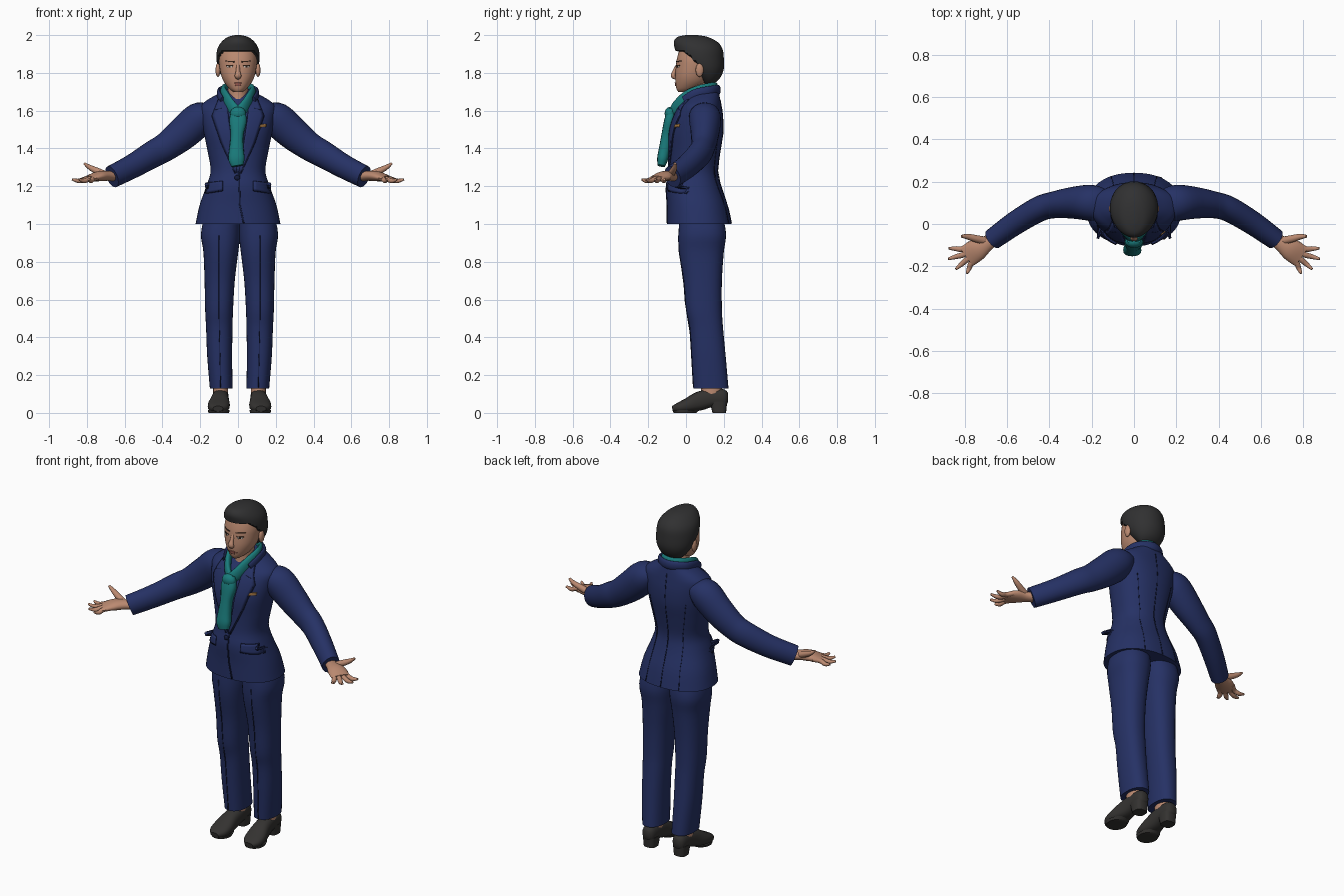
import bpy, bmesh, math
from mathutils import Vector
from mathutils.bvhtree import BVHTree

if "Cube" in bpy.data.objects:
    bpy.data.objects.remove(bpy.data.objects["Cube"])


def material(name, *rgb):
    m = bpy.data.materials.new(name)
    m.use_nodes = True
    m.diffuse_color = (*rgb, 1)
    m.node_tree.nodes["Principled BSDF"].inputs["Base Color"].default_value = (*rgb, 1)
    return m


NAVY = material("navy cloth", .019, .031, .13)
SEAM = material("dark navy seam", .007, .011, .045)
TEAL = material("teal silk", .01, .2, .2)
SKIN = material("skin", .5, .255, .165)
LIP = material("lips", .33, .11, .085)
HAIR = material("charcoal hair", .03, .03, .031)
SHOE = material("black leather", .034, .032, .03)
WHITE = material("eye white", .6, .56, .52)
BROWN = material("dark brown", .03, .016, .01)
GOLD = material("gold pin", .35, .17, .05)


def finish(name, bm, mat, angle=.8):
    mesh = bpy.data.meshes.new(name)
    bm.to_mesh(mesh)
    bm.free()
    mesh.materials.append(mat)
    ob = bpy.data.objects.new(name, mesh)
    bpy.context.collection.objects.link(ob)
    bpy.ops.object.select_all(action='DESELECT')
    ob.select_set(True)
    bpy.context.view_layer.objects.active = ob
    bpy.ops.object.shade_smooth_by_angle(angle=angle)
    return ob


def smooth(keys, k=4, closed=False):
    """Catmull-Rom interpolation of equal-length tuples."""
    n, out = len(keys), []
    pick = lambda i: keys[i % n] if closed else keys[min(max(i, 0), n - 1)]
    for i in range(n if closed else n - 1):
        p, q, r, s = (pick(i + j) for j in (-1, 0, 1, 2))
        for t in (j / k for j in range(k)):
            out.append([.5 * (2*b + (c - a)*t + (2*a - 5*b + 4*c - d)*t*t + (3*b - a - 3*c + d)*t**3)
                        for a, b, c, d in zip(p, q, r, s)])
    return out if closed else out + [list(keys[-1])]


def loft(name, rings, mat, n=32, power=2, closed=False, shape=None):
    """Skin a list of (centre, half axis, half axis) cross-sections."""
    bm, loops = bmesh.new(), []
    for c, a, b in rings:
        loop = []
        for i in range(n):
            u = 2 * math.pi * i / n
            co, si = math.cos(u), math.sin(u)
            p = c + a * math.copysign(abs(co) ** (2 / power), co) + b * math.copysign(abs(si) ** (2 / power), si)
            loop.append(bm.verts.new(shape(p, c) if shape else p))
        loops.append(loop)
    for lo, hi in zip(loops, loops[1:] + loops[:1] if closed else loops[1:]):
        for i in range(n):
            bm.faces.new((lo[i], lo[i - 1], hi[i - 1], hi[i]))
    if not closed:
        bm.faces.new(loops[0])
        bm.faces.new(loops[-1])
    bmesh.ops.recalc_face_normals(bm, faces=bm.faces)
    return finish(name, bm, mat)


def stack(name, keys, mat, **kw):
    """Horizontal sections: z, centre x, front y, back y, half width."""
    rings = [(Vector((x, (f + b) / 2, z)), Vector((w, 0, 0)), Vector((0, (b - f) / 2, 0)))
             for z, x, f, b, w in smooth(keys)]
    return loft(name, rings, mat, **kw)


def sweep(name, keys, mat, ref=(0, 0, 1), closed=False, n=16, **kw):
    """Sections across a path: x, y, z, radius along ref, other radius."""
    keys = smooth(keys, 4, closed)
    pts, rings, m = [Vector(k[:3]) for k in keys], [], len(keys)
    for i, k in enumerate(keys):
        t = (pts[(i + 1) % m] - pts[i - 1]) if closed else pts[min(i + 1, m - 1)] - pts[max(i - 1, 0)]
        t.normalize()
        a = Vector(ref)
        a = (a - t * a.dot(t)).normalized()
        rings.append((pts[i], a * k[3], t.cross(a) * k[4]))
    return loft(name, rings, mat, closed=closed, n=n, **kw)


def ellipsoid(name, centre, size, mat):
    bm = bmesh.new()
    bmesh.ops.create_uvsphere(bm, u_segments=20, v_segments=12, radius=1)
    for v in bm.verts:
        v.co = Vector(centre) + Vector(a * b for a, b in zip(v.co, size))
    return finish(name, bm, mat)


def patch(name, target, left, right, mat, lift=.005, view=1, steps=6):
    """Thin plate between two x,z outlines, laid on the front (view 1) or back (-1) of target."""
    mesh = target.data
    tree = BVHTree.FromPolygons([v.co for v in mesh.vertices], [p.vertices for p in mesh.polygons])
    bm, rows = bmesh.new(), []
    sample = lambda line: [Vector(line[i]).lerp(Vector(line[i + 1]), j / 5)
                           for i in range(len(line) - 1) for j in range(5)] + [Vector(line[-1])]
    for l, r in zip(sample(left), sample(right)):
        row = []
        for j in range(steps + 1):
            x, z = l.lerp(r, j / steps)
            hit = tree.ray_cast(Vector((x, -2 * view, z)), Vector((0, view, 0)))[0]
            hit = hit or tree.find_nearest(Vector((x, -.1 * view, z)))[0]
            row.append(bm.verts.new((x, hit.y - lift * view, z)))
        rows.append(row)
    for a, b in zip(rows, rows[1:]):
        for j in range(steps):
            f = bm.faces.new((a[j], a[j + 1], b[j + 1], b[j]))
            f.normal_update()
            if f.normal.y * view > 0:
                f.normal_flip()
    ob = finish(name, bm, mat)
    solid = ob.modifiers.new("thickness", 'SOLIDIFY')
    solid.thickness = lift + .002
    return ob


def stripe(name, target, line, width, mat, **kw):
    patch(name, target, [(x - width, z) for x, z in line], [(x + width, z) for x, z in line], mat, steps=2, **kw)


# Jacket body
jacket = stack("jacket", [
    (1, 0, -.1, .242, .225), (1.1, 0, -.1, .22, .203), (1.2, 0, -.105, .185, .168),
    (1.28, 0, -.09, .168, .145), (1.38, 0, -.085, .18, .16), (1.48, 0, -.085, .196, .18),
    (1.56, 0, -.065, .196, .195), (1.62, 0, -.035, .188, .2), (1.655, 0, -.005, .182, .165),
    (1.69, 0, .02, .175, .105), (1.715, 0, .05, .17, .07)], NAVY, n=48, power=2.25)
stripe("front_opening", jacket, [(.005, 1.28), (.01, 1.1), (.03, 1.005)], .004, SEAM, lift=.003)
stripe("back_seam", jacket, [(0, 1.66), (0, 1.35), (0, 1.005)], .002, SEAM, lift=.002, view=-1)
ellipsoid("jacket_button", (-.005, -.105, 1.245), (.014, .009, .014), SEAM)
patch("gold_pin", jacket, [(.1, 1.525), (.1, 1.51)], [(.15, 1.53), (.15, 1.515)], GOLD, lift=.006)

for s, side in ((1, "left"), (-1, "right")):
    flip = lambda pts: [(p[0] * s, *p[1:]) for p in pts]
    # Lapels, pockets and seams
    inner = [(.06, 1.67), (.05, 1.56), (.03, 1.42), (.004, 1.275)]
    outer = [(.1, 1.665), (.135, 1.575), (.085, 1.43), (.012, 1.27)]
    patch(side + "_lapel_edge", jacket, flip(inner), flip([(x + .005, z - .004) for x, z in outer]), SEAM, lift=.004)
    patch(side + "_lapel", jacket, flip(inner), flip(outer), NAVY, lift=.009)
    stripe(side + "_lapel_notch", jacket, flip([(.085, 1.615), (.118, 1.605)]), .003, SEAM, lift=.0095)
    flap = [(.085, 1.225), (.085, 1.18)], [(.165, 1.215), (.175, 1.165)]
    patch(side + "_pocket_edge", jacket, flip([(.082, 1.228), (.082, 1.174)]),
          flip([(.166, 1.22), (.178, 1.16)]), SEAM, lift=.004)
    patch(side + "_pocket_flap", jacket, flip(flap[0]), flip(flap[1]), NAVY, lift=.009)
    stripe(side + "_back_dart", jacket, flip([(.12, 1.5), (.085, 1.3), (.11, 1.005)]), .0015, SEAM, lift=.002, view=-1)

    # Sleeve
    sweep(side + "_sleeve", flip([
        (.14, .09, 1.59, .05, .07), (.2, .1, 1.56, .088, .085), (.29, .1, 1.48, .087, .075),
        (.38, .09, 1.41, .076, .063), (.45, .07, 1.37, .072, .06), (.56, .005, 1.305, .064, .056),
        (.668, -.072, 1.25, .06, .05)]), NAVY, n=24)
    # Hand, palm up
    sweep(side + "_palm", flip([
        (.64, -.05, 1.25, .024, .032), (.69, -.088, 1.255, .026, .036),
        (.74, -.12, 1.252, .026, .052), (.79, -.155, 1.24, .014, .052)]), SKIN, n=20)
    fingers = {"index": (.81, -.118, .875, -.115), "middle": (.802, -.143, .878, -.165),
               "ring": (.787, -.166, .842, -.213), "little": (.767, -.182, .79, -.234)}
    for label, (x, y, tx, ty) in fingers.items():
        bx, by = x - .035, y + .025
        sweep(f"{side}_{label}_finger", flip([
            (bx, by, 1.247, .013, .014), (x, y, 1.238, .013, .014),
            ((x + tx) / 2, (y + ty) / 2, 1.228, .012, .012), (tx, ty, 1.236, .006, .006)]), SKIN, n=10)
    sweep(side + "_thumb", flip([
        (.7, -.08, 1.26, .018, .02), (.745, -.07, 1.28, .018, .018),
        (.785, -.06, 1.3, .013, .014), (.815, -.058, 1.322, .006, .007)]), SKIN, n=10)

    # Trouser leg, with a pressed crease
    dx = .008
    leg = stack(side + "_trouser_leg", [(z, s * x + dx, f, b, w) for z, x, f, b, w in (
        (1.06, .09, -.03, .19, .09), (.95, .1, -.04, .212, .104), (.85, .099, -.036, .2, .092),
        (.7, .105, -.012, .19, .08), (.55, .108, 0, .19, .074), (.45, .107, .02, .196, .07),
        (.3, .105, .03, .21, .066), (.13, .097, .04, .225, .06))], NAVY, power=2.3)
    stripe(side + "_trouser_crease", leg, [(s * .108 + dx, .94), (s * .108 + dx, .5), (s * .1 + dx, .135)],
           .002, SEAM, lift=.003)

    # Foot and shoe
    fx = s * .1 + dx
    stack(side + "_ankle", [(.07, fx, .08, .19, .04), (.16, fx, .08, .19, .04)], SKIN, n=16)
    sweep(side + "_shoe", [
        (fx, .222, .08, .025, .02), (fx, .2, .08, .045, .038), (fx, .13, .078, .048, .043),
        (fx + s * .004, .07, .062, .05, .048), (fx + s * .009, .01, .041, .038, .058),
        (fx + s * .013, -.04, .028, .026, .052), (fx + s * .014, -.072, .022, .014, .026)], SHOE, n=20, power=2.5)
    stack(side + "_shoe_heel", [(0, fx, .14, .212, .036), (.06, fx, .125, .218, .041)], SHOE, n=20, power=3)
    stack(side + "_shoe_sole", [(0, fx + s * .01, -.066, .055, .054), (.014, fx + s * .01, -.07, .07, .058)],
          SHOE, n=24)
    ellipsoid(side + "_ear", (s * .106, .072, 1.815), (.013, .021, .036), SKIN)

# Neck and head
sweep("neck", [(0, .06, 1.58, .06, .088), (0, .065, 1.66, .055, .066), (0, .055, 1.76, .052, .055)],
      SKIN, ref=(1, 0, 0), n=24)
head = stack("head", [
    (1.698, 0, -.04, .02, .02), (1.715, 0, -.05, .06, .045), (1.75, 0, -.056, .11, .073),
    (1.79, 0, -.057, .13, .09), (1.84, 0, -.053, .15, .099), (1.88, 0, -.047, .155, .1),
    (1.93, 0, -.03, .15, .09), (1.97, 0, .0, .12, .055)], SKIN, n=40, power=2.1)
sweep("nose", [(0, -.044, 1.845, .009, .008), (0, -.06, 1.81, .011, .01),
               (0, -.068, 1.785, .018, .013), (0, -.056, 1.772, .012, .008)], SKIN, ref=(1, 0, 0))
patch("lips", head, [(-.03, 1.742), (-.03, 1.74)], [(.03, 1.742), (.03, 1.74)], LIP, lift=.003)
patch("full_lips", head, [(-.018, 1.748), (-.014, 1.731)], [(.018, 1.748), (.014, 1.731)], LIP, lift=.004)
for s, side in ((1, "left"), (-1, "right")):
    x = s * .045
    patch(side + "_eye", head, [(x - .016, 1.838), (x - .012, 1.828)], [(x + .016, 1.838), (x + .012, 1.828)],
          WHITE, lift=.002)
    patch(side + "_iris", head, [(x - .006, 1.839), (x - .005, 1.828)], [(x + .006, 1.839), (x + .005, 1.828)],
          BROWN, lift=.003)
    patch(side + "_eyelash", head, [(x - .019, 1.841), (x - .018, 1.837)], [(x + .019, 1.841), (x + .018, 1.837)],
          BROWN, lift=.004)
    patch(side + "_eyebrow", head, [(s * .02, 1.862), (s * .02, 1.856)], [(s * .07, 1.865), (s * .07, 1.861)],
          BROWN, lift=.003)


# Hair cap, tucked inside the head in front of the hairline
def hairline(p, c):
    shown = p.y > .068 or (p.z > 1.915 - .9 * max(0, p.y + .02) and p.z > 1.83)
    return p if shown else Vector((p.x * .72, c.y + (p.y - c.y) * .72, p.z))


stack("hair", [
    (1.738, 0, .1, .14, .045), (1.77, 0, .06, .178, .078), (1.82, 0, .0, .2, .105),
    (1.88, 0, -.045, .2, .114), (1.93, 0, -.06, .192, .108), (1.965, 0, -.064, .165, .086),
    (1.99, 0, -.045, .115, .054), (2, 0, .0, .06, .015)], HAIR, n=48, shape=hairline)


# Jacket collar and neck scarf
def mirrored(half):
    return half + [(-p[0], *p[1:]) for p in reversed(half) if p[0]]


sweep("jacket_collar", mirrored([(.085, -.01, 1.655, .022, .008), (.102, .05, 1.688, .026, .01),
                                 (.082, .13, 1.705, .026, .012), (0, .172, 1.71, .026, .012)]), NAVY)
half = [(.036, -.045, 1.622, .036, .018), (.066, .01, 1.672, .036, .018), (.077, .075, 1.702, .034, .016),
        (.052, .135, 1.718, .03, .014), (0, .157, 1.722, .028, .013)]
sweep("scarf_band", [(0, -.07, 1.595, .03, .018)] + mirrored(half), TEAL, closed=True)
ellipsoid("scarf_knot", (0, -.085, 1.585), (.042, .028, .035), TEAL)
sweep("scarf_tail", [
    (0, -.075, 1.61, .032, .02), (0, -.087, 1.55, .046, .028), (-.005, -.1, 1.47, .034, .03),
    (-.008, -.113, 1.4, .038, .03), (-.008, -.124, 1.345, .043, .029), (-.003, -.13, 1.308, .032, .02)],
    TEAL, ref=(1, 0, 0), power=2.4)
